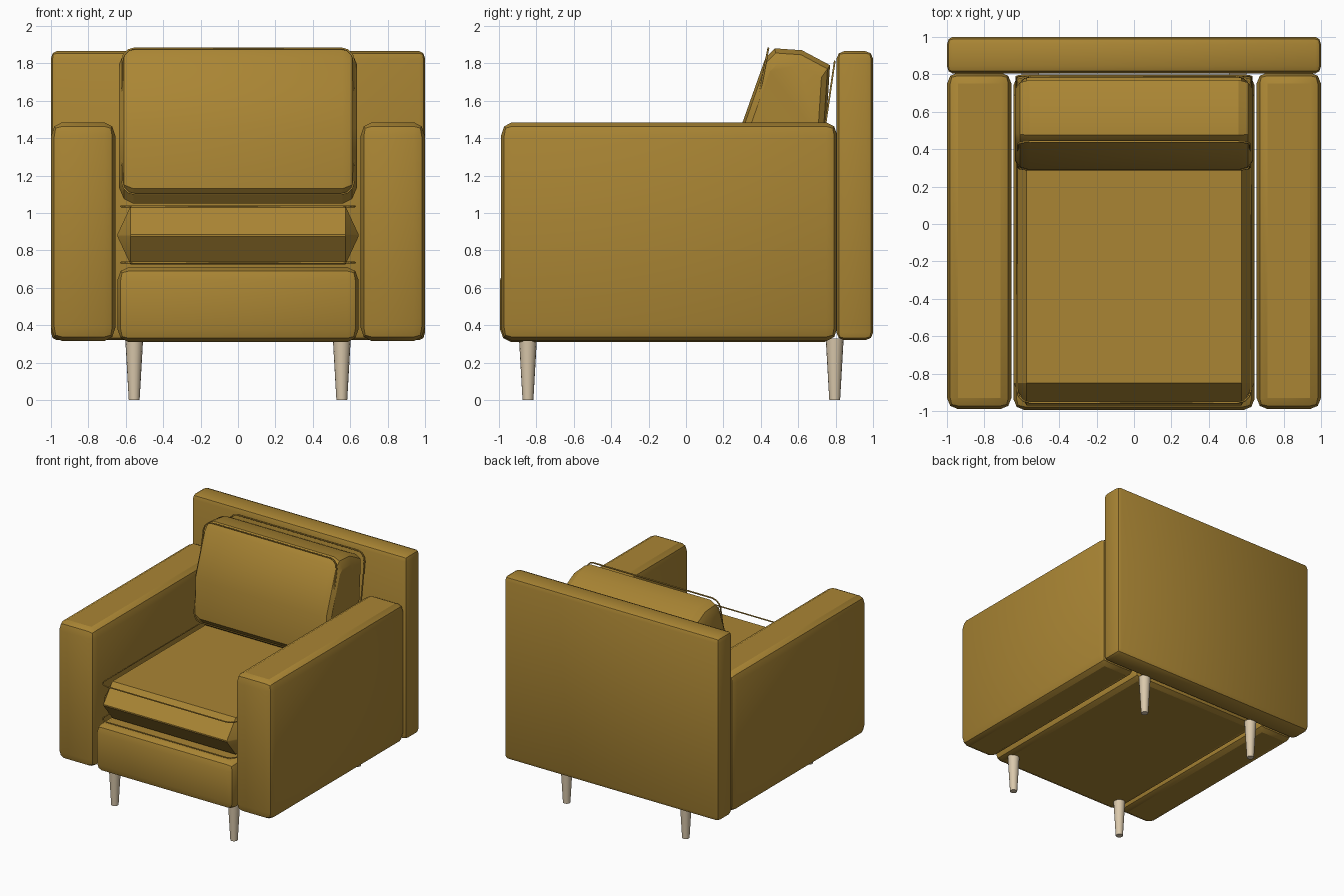
import bpy, bmesh, math
from mathutils import Vector

if "Cube" in bpy.data.objects:
    bpy.data.objects.remove(bpy.data.objects["Cube"])


def material(name, rgb):
    m = bpy.data.materials.new(name)
    m.diffuse_color = (*rgb, 1)
    m.use_nodes = True
    m.node_tree.nodes["Principled BSDF"].inputs["Base Color"].default_value = m.diffuse_color
    return m


FABRIC = material("mustard fabric", (0.40, 0.235, 0.034))
WOOD = material("pale wood", (0.70, 0.58, 0.41))


def finish(name, bm, mat):
    bmesh.ops.recalc_face_normals(bm, faces=bm.faces)
    me = bpy.data.meshes.new(name)
    bm.to_mesh(me)
    bm.free()
    me.materials.append(mat)
    ob = bpy.data.objects.new(name, me)
    bpy.context.collection.objects.link(ob)
    bpy.ops.object.select_all(action='DESELECT')
    ob.select_set(True)
    bpy.context.view_layer.objects.active = ob
    bpy.ops.object.shade_smooth_by_angle(angle=math.radians(25))
    return ob


def soft_box(name, lo, hi, bevel, segments=2):
    """Box with a separate bevel width along each axis."""
    lo, hi, b = Vector(lo), Vector(hi), Vector(bevel)
    bm = bmesh.new()
    bmesh.ops.create_cube(bm, size=1)
    for v in bm.verts:
        v.co = [v.co[i] * (hi[i] - lo[i]) / b[i] for i in range(3)]
    bmesh.ops.bevel(bm, geom=bm.edges[:], offset=1, segments=segments,
                    profile=0.5, affect='EDGES', clamp_overlap=True)
    mid = (lo + hi) / 2
    for v in bm.verts:
        v.co = [v.co[i] * b[i] + mid[i] for i in range(3)]
    return finish(name, bm, FABRIC)


def piping(name, half_x, v0, v1, place, corner=0.07):
    """Thin closed cord around a rounded rectangle; place maps (x, v) to 3D."""
    pts = []
    corners = [(1, v1, 0), (-1, v1, 90), (-1, v0, 180), (1, v0, 270)]
    for sx, v, start in corners:
        cx = sx * (half_x - corner)
        cv = v - corner if v == v1 else v + corner
        for k in range(4):
            a = math.radians(start + 30 * k)
            pts.append(place(cx + corner * math.cos(a), cv + corner * math.sin(a)))
    cu = bpy.data.curves.new(name, 'CURVE')
    cu.dimensions = '3D'
    cu.bevel_depth = 0.006
    cu.bevel_resolution = 0
    sp = cu.splines.new('POLY')
    sp.points.add(len(pts) - 1)
    for p, co in zip(sp.points, pts):
        p.co = (*co, 1)
    sp.use_cyclic_u = True
    cu.materials.append(FABRIC)
    ob = bpy.data.objects.new(name, cu)
    bpy.context.collection.objects.link(ob)


# Frame: arms, back panel and base
for side, s in (("left", -1), ("right", 1)):
    xs = sorted((s * 0.655, s * 1.0))
    soft_box(side + "_arm", (xs[0], -0.99, 0.315), (xs[1], 0.81, 1.485), (0.06, 0.06, 0.075))
soft_box("back_panel", (-1, 0.805, 0.32), (1, 1.0, 1.865), (0.03, 0.04, 0.04))
soft_box("base", (-0.645, -0.995, 0.31), (0.645, 0.80, 0.71), (0.06, 0.06, 0.07))

# Seat cushion with its two cords
soft_box("seat_cushion", (-0.645, -0.97, 0.725), (0.645, 0.80, 1.035), (0.07, 0.12, 0.15), 1)
for name, z in (("seat_piping_top", 1.035), ("seat_piping_bottom", 0.735)):
    piping(name, 0.625, -0.955, 0.79, lambda x, y, z=z: (x, y, z))

# Back cushion: leaning side profile (y, z) lofted across the width
profile = [(0.36, 1.05), (0.285, 1.13), (0.29, 1.45), (0.425, 1.83), (0.475, 1.88),
           (0.62, 1.87), (0.77, 1.79), (0.745, 1.4), (0.69, 1.12), (0.62, 1.05)]
bm = bmesh.new()
rings = []
for x, k in ((-0.635, 0.80), (-0.61, 0.94), (-0.56, 1), (0.56, 1), (0.61, 0.94), (0.635, 0.80)):
    rings.append([bm.verts.new((x, 0.54 + (y - 0.54) * k, 1.465 + (z - 1.465) * k))
                  for y, z in profile])
n = len(profile)
for a, b in zip(rings, rings[1:]):
    for i in range(n):
        bm.faces.new((a[i], a[(i + 1) % n], b[(i + 1) % n], b[i]))
bm.faces.new(rings[0])
bm.faces.new(rings[-1])
finish("back_cushion", bm, FABRIC)
piping("back_piping_front", 0.62, 1.10, 1.88,
       lambda x, z: (x, 0.29 + 0.15 * (z - 1.1) / 0.78, z))
piping("back_piping_rear", 0.63, 1.09, 1.81,
       lambda x, z: (x, 0.69 + 0.105 * (z - 1.1) / 0.71, z))

# Tapered legs
for sx in (-1, 1):
    for label, y in (("front", -0.845), ("rear", 0.795)):
        bm = bmesh.new()
        bmesh.ops.create_cone(bm, cap_ends=True, segments=16, radius1=0.029,
                              radius2=0.048, depth=0.33)
        bmesh.ops.translate(bm, verts=bm.verts, vec=(sx * 0.555, y, 0.165))
        finish(label + ("_left_leg" if sx < 0 else "_right_leg"), bm, WOOD)
